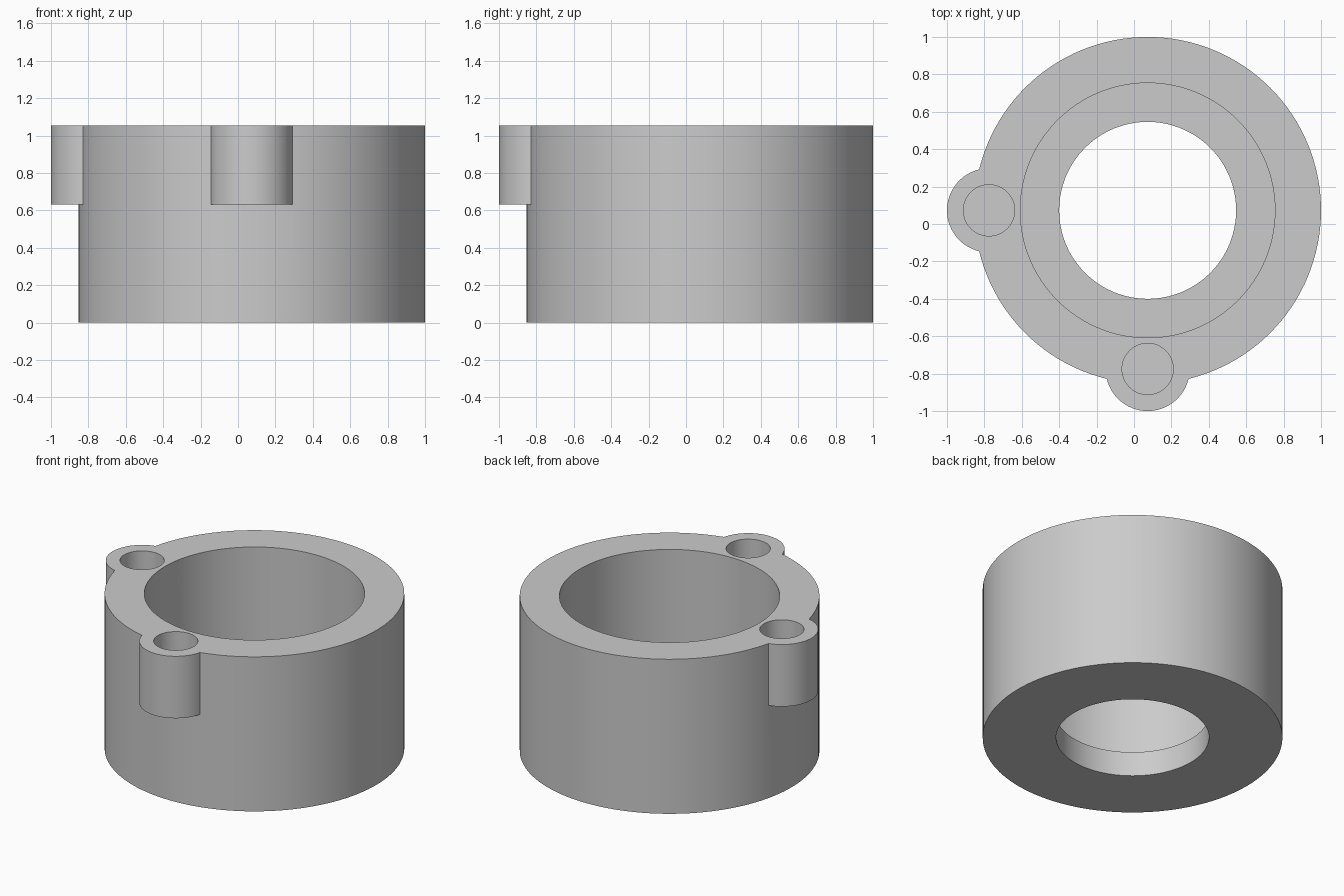
import bpy

if "Cube" in bpy.data.objects:
    bpy.data.objects.remove(bpy.data.objects["Cube"], do_unlink=True)

CENTRE = 0.073      # ring axis, same in x and y
HEIGHT = 1.055
LUG_OFFSET = 0.848  # ring axis to lug axis
LUG_BASE = 0.632
HOLE_BASE = 0.74
FLOOR = 0.168       # thickness of the inner ledge
OVER = 0.1          # cutter overshoot

grey = bpy.data.materials.new("plain grey")
grey.use_nodes = True
colour = (0.6, 0.6, 0.6, 1)
grey.diffuse_color = colour
grey.node_tree.nodes["Principled BSDF"].inputs["Base Color"].default_value = colour


def cylinder(name, radius, low, high, dx=0, dy=0, sides=128):
    bpy.ops.mesh.primitive_cylinder_add(
        vertices=sides, radius=radius, depth=high - low,
        location=(CENTRE + dx, CENTRE + dy, (low + high) / 2))
    obj = bpy.context.object
    obj.name = name
    obj.data.materials.append(grey)
    return obj


def combine(body, tool, operation):
    mod = body.modifiers.new(tool.name, "BOOLEAN")
    mod.operation = operation
    mod.solver = "EXACT"
    mod.object = tool
    bpy.context.view_layer.objects.active = body
    bpy.ops.object.modifier_apply(modifier=mod.name)
    bpy.data.objects.remove(tool, do_unlink=True)


# Outer body
body = cylinder("ring_housing", 0.927, 0, HEIGHT)

# Screw lugs on the front and the right
lugs = {"front": (0, -LUG_OFFSET), "right": (-LUG_OFFSET, 0)}
for side, (dx, dy) in lugs.items():
    combine(body, cylinder(side + "_lug", 0.225, LUG_BASE, HEIGHT, dx, dy, 96), "UNION")

# Wide upper bore, narrow through hole below the ledge
combine(body, cylinder("upper_bore", 0.681, FLOOR, HEIGHT + OVER), "DIFFERENCE")
combine(body, cylinder("through_hole", 0.473, -OVER, FLOOR + OVER), "DIFFERENCE")

# Blind screw holes
for side, (dx, dy) in lugs.items():
    combine(body, cylinder(side + "_hole", 0.137, HOLE_BASE, HEIGHT + OVER, dx, dy, 64), "DIFFERENCE")

# Smooth walls, sharp rims
bpy.ops.object.select_all(action="DESELECT")
body.select_set(True)
bpy.context.view_layer.objects.active = body
bpy.ops.object.shade_smooth_by_angle()
